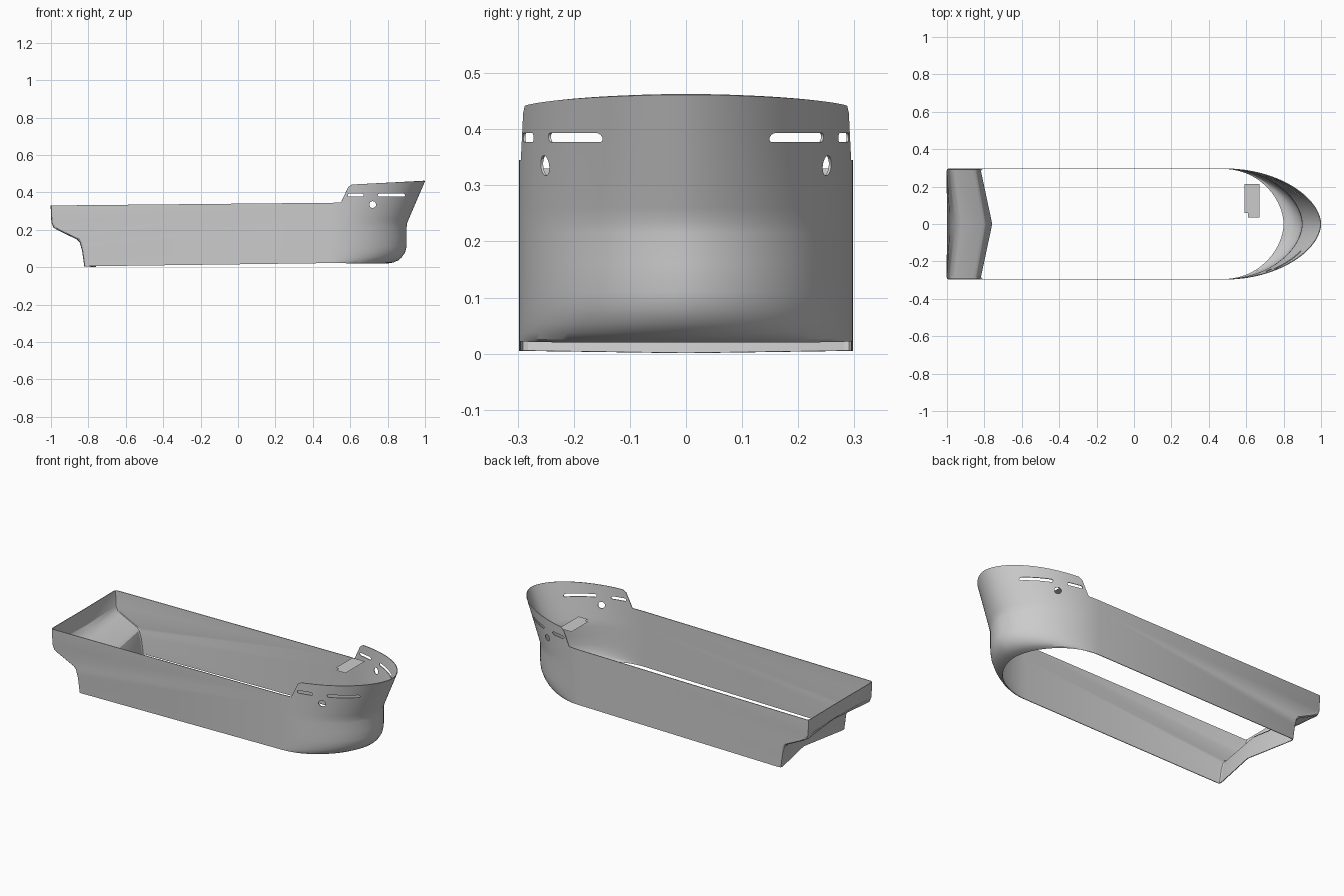
import bpy, bmesh, math

if "Cube" in bpy.data.objects:
    bpy.data.objects.remove(bpy.data.objects["Cube"])

HALF = 0.296      # half beam
X0 = 0.48         # where the bow starts to curve


def interp(pts, v):
    if v <= pts[0][0]:
        return pts[0][1]
    for (a, fa), (b, fb) in zip(pts, pts[1:]):
        if v <= b:
            return fa + (fb - fa) * (v - a) / (b - a)
    return pts[-1][1]


# Stem profile (z, x) and sheer line (x, z)
STEM = [(.022, .80), (.027, .83), (.038, .855), (.055, .875), (.08, .892), (.11, .899),
        (.16, .9), (.215, .9), (.235, .902), (.26, .912), (.462, .999)]
SHEER = [(-1, .33), (.55, .345), (.59, .43), (.61, .442), (1, .462)]


def bow_point(u, z):
    x = X0 + (interp(STEM, z) - X0) * u
    y = HALF * max(0.0, 1 - u * u) ** 0.55
    return (x, -y, z)


def sheer_z(u):
    z = 0.35
    for _ in range(40):
        z = 0.5 * z + 0.5 * interp(SHEER, bow_point(u, z)[0])
    return z


def activate(ob):
    bpy.ops.object.select_all(action='DESELECT')
    ob.select_set(True)
    bpy.context.view_layer.objects.active = ob


def make_object(name, bm):
    me = bpy.data.meshes.new(name)
    bm.to_mesh(me)
    bm.free()
    ob = bpy.data.objects.new(name, me)
    bpy.context.collection.objects.link(ob)
    return ob


def loft(bm, cols):
    for a, b in zip(cols, cols[1:]):
        for i in range(len(a) - 1):
            bm.faces.new((a[i], b[i], b[i + 1], a[i + 1]))


bm = bmesh.new()

# Curved bow with raised bulwark
us = [0, .05, .1, .1496, .217, .254]
us += [math.sin(.257 + (math.pi / 2 - .257) * k / 24) for k in range(1, 25)]
us[-1] = 1.0
bow = []
for u in us:
    top = sheer_z(u)
    zs = [z for z, _ in STEM[:-1]] + [.26 + (top - .26) * k / 4 for k in range(1, 5)]
    bow.append([bm.verts.new(bow_point(u, z)) for z in zs])
loft(bm, bow)

# Stern: outline (x, z, centre offset), rounded corner and V-shaped transom
STERN = [(-.82, .005, .06), (-.832, .09, .055), (-.845, .135, .05), (-.86, .15, .05),
         (-.96, .198, .035), (-.985, .213, .03), (-.996, .24, .012), (-1, .33, .002)]
edge = [bm.verts.new((x + .012, -HALF, z)) for x, z, d in STERN]
mid = [bm.verts.new((x + .003, -HALF + .004, z)) for x, z, d in STERN]
corner = [bm.verts.new((x, -HALF + .014, z)) for x, z, d in STERN]
centre = [bm.verts.new((x + d, 0, max(0.001, z - .004) if k == 0 else z))
          for k, (x, z, d) in enumerate(STERN)]
loft(bm, [centre, corner, mid, edge])

# Flat side plate between stern and bow
bm.faces.new(edge[::-1] + bow[0])
bmesh.ops.recalc_face_normals(bm, faces=bm.faces)
hull = make_object("hull", bm)

m = hull.modifiers.new("mirror", 'MIRROR')
m.use_axis = (False, True, False)
m.merge_threshold = 0.0005
s = hull.modifiers.new("shell", 'SOLIDIFY')
s.thickness = 0.004
s.offset = 0


# Cutters for mooring slots and round hawse holes, through both sides
def cutter(name, xa, xb, z, r):
    b = bmesh.new()
    pts = []
    for cx, start in ((xb - r, -90), (xa + r, 90)):
        for k in range(13):
            a = math.radians(start + 15 * k)
            pts.append((cx + r * math.cos(a), z + r * math.sin(a)))
    f = b.faces.new([b.verts.new((x, -.5, zz)) for x, zz in pts])
    ext = bmesh.ops.extrude_face_region(b, geom=[f])
    for v in ext['geom']:
        if isinstance(v, bmesh.types.BMVert):
            v.co.y = .5
    bmesh.ops.remove_doubles(b, verts=b.verts, dist=1e-5)
    bmesh.ops.recalc_face_normals(b, faces=b.faces)
    ob = make_object(name, b)
    ob.hide_render = True
    return ob


cutters = [cutter("slot_cutter_aft", .587, .672, .385, .008),
           cutter("slot_cutter_fore", .747, .893, .385, .008),
           cutter("hole_cutter", .702, .738, .335, .018)]
for c in cutters:
    mod = hull.modifiers.new(c.name, 'BOOLEAN')
    mod.operation = 'DIFFERENCE'
    mod.solver = 'EXACT'
    mod.object = c
activate(hull)
for mod in list(hull.modifiers):
    bpy.ops.object.modifier_apply(modifier=mod.name)
for c in cutters:
    bpy.data.objects.remove(c)
activate(hull)
bpy.ops.object.shade_smooth_by_angle(angle=math.radians(25))

# Small notched deck plate inside the bow
bm = bmesh.new()
bm.faces.new([bm.verts.new((x, y, .39)) for x, y in
              ((.61, .035), (.67, .035), (.67, .215), (.59, .215), (.59, .06), (.61, .06))])
make_object("deck_plate", bm)
